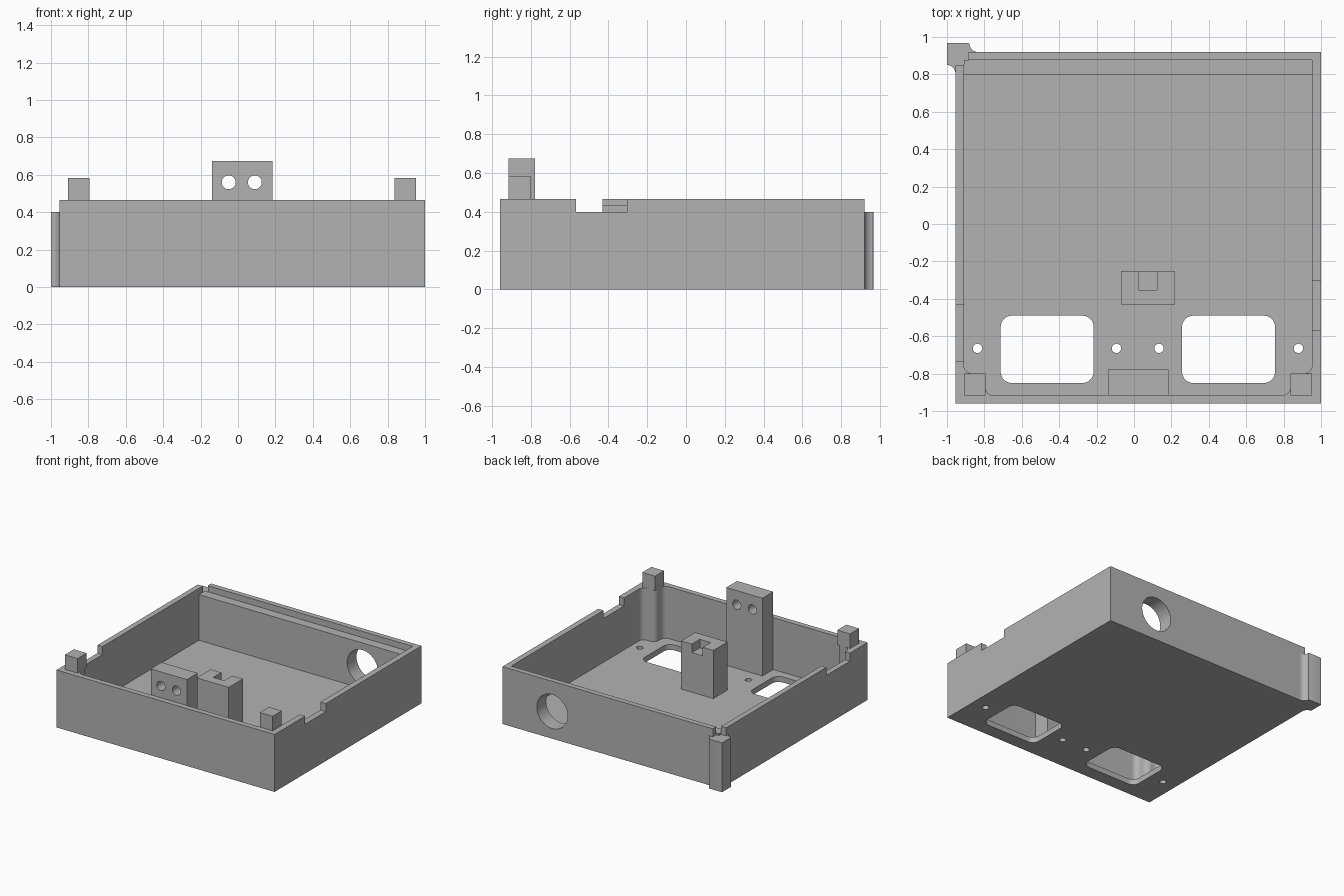
import bpy, bmesh
from math import cos, sin, radians
from mathutils import Matrix

cube = bpy.data.objects.get("Cube")
if cube:
    bpy.data.objects.remove(cube, do_unlink=True)

GREY = bpy.data.materials.new("plain grey")
GREY.use_nodes = True
GREY.diffuse_color = (0.45, 0.45, 0.45, 1)
GREY.node_tree.nodes["Principled BSDF"].inputs["Base Color"].default_value = GREY.diffuse_color


def prism(name, outline, lo, hi, along_y=False):
    """Extrude an outline from lo to hi along z, or an (x, z) outline along y."""
    bm = bmesh.new()
    if along_y:
        lo, hi = -hi, -lo
    base = bm.faces.new([bm.verts.new((a, b, lo)) for a, b in outline])
    moved = bmesh.ops.extrude_face_region(bm, geom=[base])["geom"]
    top = [v for v in moved if isinstance(v, bmesh.types.BMVert)]
    bmesh.ops.translate(bm, verts=top, vec=(0, 0, hi - lo))
    if along_y:
        bm.transform(Matrix.Rotation(radians(90), 4, "X"))
    bmesh.ops.recalc_face_normals(bm, faces=bm.faces)
    mesh = bpy.data.meshes.new(name)
    bm.to_mesh(mesh)
    bm.free()
    mesh.materials.append(GREY)
    obj = bpy.data.objects.new(name, mesh)
    bpy.context.collection.objects.link(obj)
    return obj


def box(name, x0, x1, y0, y1, z0, z1):
    return prism(name, [(x0, y0), (x1, y0), (x1, y1), (x0, y1)], z0, z1)


def arc(cx, cy, r, start, end, steps=8):
    angles = [radians(start + (end - start) * i / steps) for i in range(steps + 1)]
    return [(cx + r * cos(a), cy + r * sin(a)) for a in angles]


def circle(cx, cy, r):
    return arc(cx, cy, r, 0, 360, 32)[:-1]


def rounded(x0, x1, y0, y1, r):
    return (arc(x1 - r, y1 - r, r, 0, 90) + arc(x0 + r, y1 - r, r, 90, 180)
            + arc(x0 + r, y0 + r, r, 180, 270) + arc(x1 - r, y0 + r, r, 270, 360))


def cut(obj, cutters):
    bpy.context.view_layer.objects.active = obj
    for cutter in cutters:
        mod = obj.modifiers.new("cut", "BOOLEAN")
        mod.operation, mod.solver, mod.object = "DIFFERENCE", "EXACT", cutter
        bpy.ops.object.modifier_apply(modifier=mod.name)
        bpy.data.objects.remove(cutter, do_unlink=True)


# Main dimensions
LEFT, RIGHT, FRONT, BACK = -0.955, 1.0, -0.96, 0.92
IN_L, IN_R, IN_F, IN_B = -0.91, 0.952, -0.916, 0.80
FLOOR, RIM, LOW = 0.045, 0.465, 0.40
MID = (IN_L + IN_R) / 2
R = 0.045


# Cavity outline: leaves a rounded pillar with filleted flanks in each front corner
def pillar_side():
    px, py = IN_L + 0.115, -0.80
    return (arc(IN_L + R, py + R, R, 180, 270) + arc(px - R, py - R, R, 90, 0)
            + arc(px + R, IN_F + R, R, 180, 270))


near = pillar_side()
far = [(2 * MID - x, y) for x, y in reversed(near)]
cavity = [(IN_L, IN_B)] + near + far + [(IN_R, IN_B)]

tray = box("tray", LEFT, RIGHT, FRONT, BACK, 0, RIM)
cutters = [
    prism("cavity", cavity, FLOOR, 1),
    # Step along the back wall
    box("back_step", IN_L, IN_R, 0.7, 0.877, 0.415, 1),
    # Lowered rim at the corner post
    box("corner_gap_side", -1.1, IN_L, 0.85, 1, LOW, 1),
    box("corner_gap_back", -1.1, -0.885, 0.877, 1, LOW, 1),
    # Side wall notches
    box("notch_right", LEFT - 0.1, IN_L + 0.02, -0.735, -0.432, LOW, 1),
    box("notch_left", IN_R - 0.02, RIGHT + 0.1, -0.568, -0.305, LOW, 1),
    # Round port in the back wall
    prism("port", circle(0.555, 0.22, 0.138), 0.7, 1.1, along_y=True),
]
# Floor windows and screw holes
for x in (-0.713, 0.257):
    cutters.append(prism("window", rounded(x, x + 0.497, -0.85, -0.49, 0.06), -0.1, 0.2))
for x in (-0.837, -0.094, 0.134, 0.879):
    cutters.append(prism("screw_hole", circle(x, -0.665, 0.025), -0.1, 0.2))
cut(tray, cutters)

# Square pegs on top of the front pillars
box("peg_right", IN_L, IN_L + 0.115, IN_F, -0.80, RIM, 0.583)
box("peg_left", IN_R - 0.115, IN_R, IN_F, -0.80, RIM, 0.583)

# Tall front bracket with two through holes
bracket = box("front_bracket", -0.14, 0.184, IN_F, -0.778, FLOOR, 0.675)
cut(bracket, [prism("bracket_hole", circle(x, 0.56, 0.037), -1.1, -0.6, along_y=True)
              for x in (-0.05, 0.09)])

# Middle post with a slot in its back edge
post = box("middle_post", -0.07, 0.218, -0.43, -0.25, FLOOR, 0.435)
cut(post, [box("slot", 0.025, 0.123, -0.352, -0.2, 0.365, 1)])

# Outer corner post, filleted into both walls
prism("corner_post", [(LEFT, BACK)] + arc(-0.835, 0.965, R, 270, 180)
      + [(-0.885, 0.967), (-1, 0.967)] + arc(-1, 0.805, R, 90, 0), 0, LOW)

bpy.ops.object.select_all(action="DESELECT")
for obj in bpy.context.collection.objects:
    if obj.type == "MESH":
        obj.select_set(True)
        bpy.context.view_layer.objects.active = obj
bpy.ops.object.shade_smooth_by_angle(angle=radians(30))
